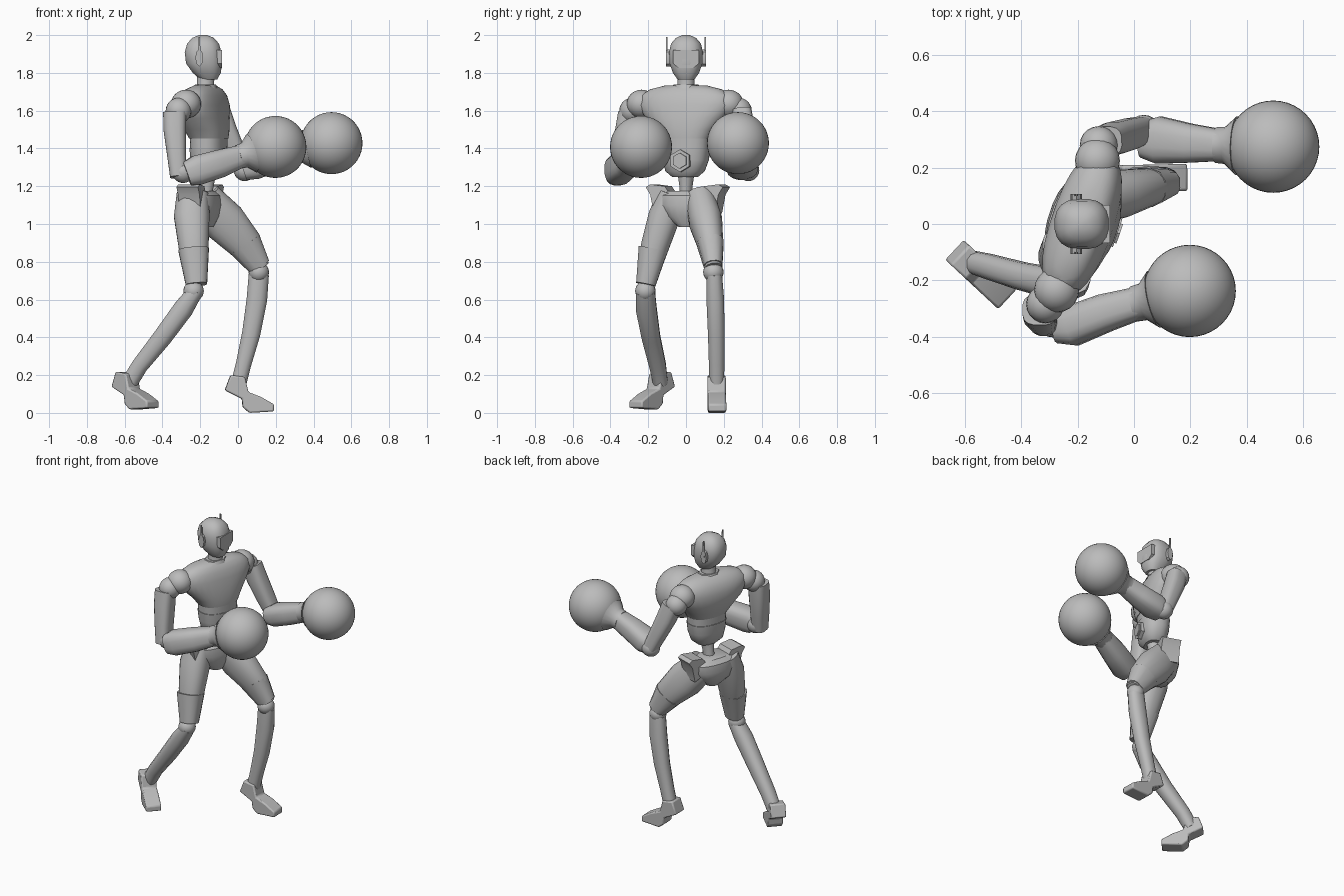
import bpy, bmesh, math
from mathutils import Vector

if "Cube" in bpy.data.objects:
    bpy.data.objects.remove(bpy.data.objects["Cube"])

GREY = (0.5, 0.5, 0.5, 1)
metal = bpy.data.materials.new("plain grey")
metal.use_nodes = True
metal.diffuse_color = GREY
metal.node_tree.nodes["Principled BSDF"].inputs["Base Color"].default_value = GREY

# Body yaw: the figure faces +x with its left shoulder swung forward
ACROSS = Vector((0.32, 0.95, 0)).normalized()
Y = Vector((0, 1, 0))


def finish(name, bm, angle=40):
    bmesh.ops.recalc_face_normals(bm, faces=bm.faces)
    mesh = bpy.data.meshes.new(name)
    bm.to_mesh(mesh)
    bm.free()
    mesh.materials.append(metal)
    for p in mesh.polygons:
        p.use_smooth = True
    mesh.set_sharp_from_angle(angle=math.radians(angle))
    ob = bpy.data.objects.new(name, mesh)
    bpy.context.collection.objects.link(ob)
    return ob


def loft(name, rings, side=Y, power=2.0, n=20, level=False):
    """Skin superellipse rings (x, y, z, half width along side, half depth)."""
    bm = bmesh.new()
    pts = [Vector(r[:3]) for r in rings]
    loops = []
    for i, r in enumerate(rings):
        t = pts[min(i + 1, len(pts) - 1)] - pts[max(i - 1, 0)]
        t = Vector((0, 0, 1)) if level else t.normalized()
        u = (side - t * side.dot(t)).normalized()
        v = t.cross(u)
        loop = []
        for k in range(n):
            a = 2 * math.pi * (k + 0.5) / n
            c, s = math.cos(a), math.sin(a)
            c = math.copysign(abs(c) ** (2 / power), c)
            s = math.copysign(abs(s) ** (2 / power), s)
            loop.append(bm.verts.new(pts[i] + u * c * r[3] + v * s * r[4]))
        loops.append(loop)
    for a, b in zip(loops, loops[1:]):
        for k in range(n):
            j = (k + 1) % n
            bm.faces.new((a[k], a[j], b[j], b[k]))
    bm.faces.new(loops[0])
    bm.faces.new(loops[-1])
    return finish(name, bm)


def ball(name, centre, radius, squash=(1, 1, 1), seg=20):
    bm = bmesh.new()
    bmesh.ops.create_uvsphere(bm, u_segments=seg, v_segments=seg // 2 + 2, radius=radius)
    bmesh.ops.scale(bm, vec=squash, verts=bm.verts)
    bmesh.ops.translate(bm, vec=centre, verts=bm.verts)
    return finish(name, bm)


def plate(name, outline, origin, u, v, half):
    """Extrude a 2D outline on axes u, v, both ways along their normal."""
    bm = bmesh.new()
    u, v = Vector(u).normalized(), Vector(v).normalized()
    w = u.cross(v) * half
    base = [Vector(origin) + u * a + v * b for a, b in outline]
    near = [bm.verts.new(p - w) for p in base]
    far = [bm.verts.new(p + w) for p in base]
    bm.faces.new(near)
    bm.faces.new(far)
    for k in range(len(base)):
        j = (k + 1) % len(base)
        bm.faces.new((near[k], near[j], far[j], far[k]))
    return finish(name, bm, 30)


# Head, visor, ear discs and antenna fins
loft("head", [(-.155, 0, 1.765, .045, .045), (-.165, 0, 1.80, .07, .075),
              (-.18, 0, 1.85, .088, .096), (-.185, 0, 1.91, .09, .098),
              (-.185, 0, 1.955, .08, .085), (-.185, 0, 1.985, .054, .058),
              (-.185, 0, 2.0, .02, .022)], power=2.5, level=True)
visor = [(-.068, .04), (.068, .04), (.068, -.03), (.04, -.055), (-.04, -.055), (-.068, -.03)]
plate("visor", visor, (-.1, 0, 1.88), (0, 1, 0), (0, 0, 1), .014)
ear = [(.021 * math.cos(a * math.pi / 4), .045 * math.sin(a * math.pi / 4)) for a in range(8)]
fin = [(-.008, 0), (.008, 0), (.003, .11), (-.003, .11)]
for label, s in (("left", 1), ("right", -1)):
    plate(label + "_ear_disc", ear, (-.205, s * .094, 1.88), (1, 0, 0), (0, 0, 1), .012)
    plate(label + "_antenna_fin", fin, (-.205, s * .103, 1.88), (1, 0, 0), (0, 0, 1), .004)
loft("neck", [(-.175, 0, 1.69, .055, .055), (-.172, 0, 1.73, .045, .046),
              (-.17, 0, 1.80, .046, .046)], level=True)
loft("collar", [(-.172, 0, 1.70, .085, .07), (-.172, 0, 1.738, .068, .055)],
     ACROSS, n=8, level=True)

# Torso: chest, seam band, abdomen, spine and belly buckle
loft("chest", [(-.155, 0, 1.452, .135, .095), (-.165, 0, 1.50, .165, .108),
               (-.18, 0, 1.56, .22, .115), (-.185, 0, 1.63, .265, .11),
               (-.185, 0, 1.68, .25, .095), (-.18, 0, 1.712, .2, .072),
               (-.175, 0, 1.732, .12, .045)], ACROSS, 2.4, 28, True)
loft("waist_band", [(-.155, 0, 1.40, .126, .09), (-.155, 0, 1.46, .13, .092)],
     ACROSS, 2.4, 28, True)
loft("abdomen", [(-.155, -.005, 1.25, .07, .05), (-.155, -.005, 1.28, .105, .078),
                 (-.155, 0, 1.34, .122, .09), (-.155, 0, 1.403, .13, .094)],
     ACROSS, 2.4, 28, True)
loft("spine", [(-.18, .005, 1.08, .04, .045), (-.17, 0, 1.19, .033, .04),
               (-.16, 0, 1.27, .045, .045)], ACROSS, level=True)
FORWARD = ACROSS.cross(Vector((0, 0, 1)))
hexagon = [(.06 * math.sin(a * math.pi / 3), .06 * math.cos(a * math.pi / 3)) for a in range(6)]
centre = Vector((-.155, 0, 1.335)) + FORWARD * .09
plate("belly_buckle_rim", hexagon, centre, ACROSS, (0, 0, 1), .012)
plate("belly_buckle", [(a * .7, b * .7) for a, b in hexagon],
      centre + FORWARD * .012, ACROSS, (0, 0, 1), .008)

# Pelvis with flared hip wings
loft("pelvis", [(-.19, .01, .985, .045, .06), (-.2, .01, 1.04, .12, .095),
                (-.2, .01, 1.10, .165, .105), (-.2, .01, 1.15, .165, .098),
                (-.2, .01, 1.175, .13, .07)], ACROSS, 2.4, 24, True)
wing = [(.05, .0), (.17, -.06), (.19, .04), (.215, .08), (.19, .095), (.11, .085)]
for label, s in (("left", 1), ("right", -1)):
    plate(label + "_hip_wing", [(a * s, b) for a, b in wing],
          (-.2, .01, 1.115), ACROSS, (0, 0, 1), .06)

# Legs: thigh, knee guard, knee joint and shin
legs = {
    "right": ([(-.24, -.075, 1.16, .075, .085), (-.245, -.115, 1.04, .085, .095),
               (-.235, -.165, .88, .075, .08), (-.22, -.21, .69, .05, .055)],
              [(-.235, -.175, .865, .079, .083), (-.22, -.213, .68, .053, .058)],
              (-.235, -.215, .645),
              [(-.225, -.215, .645, .052, .042), (-.29, -.21, .55, .056, .055),
               (-.40, -.185, .40, .05, .052), (-.52, -.15, .25, .045, .045),
               (-.575, -.135, .16, .04, .045)]),
    "left": ([(-.18, .075, 1.13, .08, .1), (-.07, .105, 1.01, .088, .115),
              (.04, .13, .89, .068, .092), (.115, .145, .765, .045, .055)],
             [(.035, .13, .895, .071, .094), (.115, .145, .775, .049, .06)],
             (.11, .145, .745),
             [(.11, .15, .73, .042, .055), (.10, .155, .6, .048, .056),
              (.07, .16, .42, .045, .05), (.03, .162, .26, .042, .042),
              (.0, .163, .14, .04, .042)]),
}
for label, (thigh, guard, knee, shin) in legs.items():
    loft(label + "_thigh", thigh, power=2.3)
    loft(label + "_knee_guard", guard, power=2.6, n=12)
    ball(label + "_knee_joint", knee, .054)
    loft(label + "_shin", shin, power=2.4, n=12)

# Feet: heel block and wedge toe from one side outline
sole = [(-.07, .12), (-.04, .2), (.035, .19), (.055, .11), (.12, .085), (.19, .045),
        (.19, .008), (.06, 0), (.025, .03), (.02, .075)]
for label, origin, heading in (("left", (0, .162, 0), (1, .02, 0)),
                               ("right", (-.589, -.138, .018), (.73, -.68, 0))):
    foot = plate(label + "_foot", sole, origin, heading, (0, 0, 1), .048)
    bevel = foot.modifiers.new("soft edges", "BEVEL")
    bevel.width = .008
    bevel.segments = 2

# Arms: shoulder cap, joints, upper arm shell, forearm, cuff and boxing glove
arms = {
    "right": ((-.275, -.235, 1.635), (-.315, -.285, 1.60), (-.29, -.345, 1.275),
              [(-.335, -.305, 1.59, .055, .062), (-.335, -.315, 1.5, .06, .06),
               (-.325, -.335, 1.36, .058, .05), (-.315, -.35, 1.25, .05, .045)],
              [(-.27, -.365, 1.265, .06, .065), (-.22, -.362, 1.283, .073, .08),
               (-.1, -.315, 1.318, .068, .075), (.02, -.28, 1.36, .058, .06)],
              (.198, -.238, 1.408)),
    "left": ((-.13, .225, 1.635), (-.125, .28, 1.60), (.035, .33, 1.285),
             [(-.1, .295, 1.6, .052, .06), (-.07, .305, 1.51, .058, .06),
              (-.015, .32, 1.39, .056, .052), (.03, .335, 1.29, .048, .045)],
             [(.03, .3, 1.285, .065, .055), (.09, .298, 1.305, .085, .07),
              (.2, .287, 1.345, .07, .068), (.31, .28, 1.385, .057, .06)],
             (.495, .275, 1.428)),
}
for label, (cap, shoulder, elbow, upper, fore, glove) in arms.items():
    ball(label + "_shoulder_cap", cap, .08, (1, 1, .95))
    ball(label + "_shoulder_joint", shoulder, .068)
    loft(label + "_upper_arm", upper, power=3, n=16)
    ball(label + "_elbow_joint", elbow, .058)
    loft(label + "_forearm", fore, power=2.8, n=16)
    wrist, grip = Vector(fore[-1][:3]), Vector(glove)
    loft(label + "_cuff", [(*wrist.lerp(grip, f), r, r)
                           for f, r in ((-.1, .064), (.08, .067), (.3, .105))])
    ball(label + "_glove", glove, .164, seg=40)
